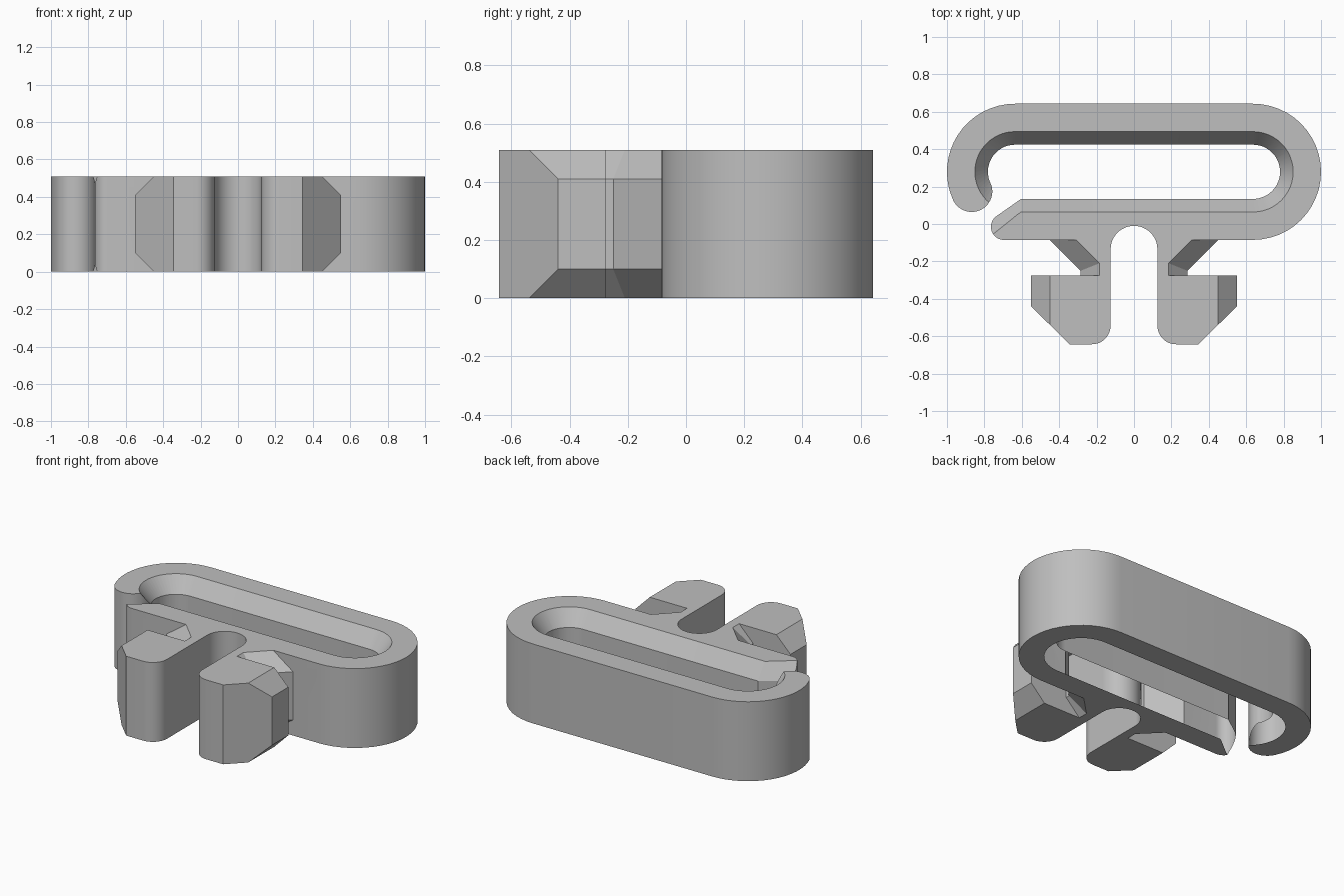
import bpy
import bmesh
from math import cos, sin, radians

H = 0.51      # thickness of the clip
STEP = 0.1    # depth of every chamfer

cube = bpy.data.objects.get("Cube")
if cube:
    bpy.data.objects.remove(cube)


def arc(cx, cy, r, a0, a1, n=24):
    angles = [radians(a0 + (a1 - a0) * i / n) for i in range(n + 1)]
    return [(cx + r * cos(a), cy + r * sin(a)) for a in angles]


def flip(points):
    return [(-x, y) for x, y in reversed(points)]


def loft(name, low, high, z0, z1):
    """Closed solid between two outlines with matching points."""
    bm = bmesh.new()
    a = [bm.verts.new((x, y, z0)) for x, y in low]
    b = [bm.verts.new((x, y, z1)) for x, y in high]
    bm.faces.new(a)
    bm.faces.new(b)
    for i in range(len(a)):
        j = (i + 1) % len(a)
        bm.faces.new((a[i], a[j], b[j], b[i]))
    bmesh.ops.recalc_face_normals(bm, faces=bm.faces)
    mesh = bpy.data.meshes.new(name)
    bm.to_mesh(mesh)
    bm.free()
    ob = bpy.data.objects.new(name, mesh)
    bpy.context.collection.objects.link(ob)
    return ob


def chamfer(body, mid, top):
    """Cut a sloping edge on the upper and lower side of the body."""
    def blend(t):
        return [(p[0] + (q[0] - p[0]) * t, p[1] + (q[1] - p[1]) * t)
                for p, q in zip(mid, top)]
    inner, outer = blend(-0.1), blend(1.1)
    for base, sign in ((H - STEP, 1), (STEP, -1)):
        cutter = loft("chamfer_cutter", inner, outer,
                      base - sign * 0.1 * STEP, base + sign * 1.1 * STEP)
        cutter.hide_render = True
        mod = body.modifiers.new("chamfer", "BOOLEAN")
        mod.operation = "DIFFERENCE"
        mod.solver = "EXACT"
        mod.object = cutter
        bpy.context.view_layer.objects.active = body
        bpy.ops.object.modifier_apply(modifier=mod.name)
        bpy.data.objects.remove(cutter)


CX, CY = 0.636, 0.279    # centres of the round loop ends
IN, OUT, WIDE = 0.145, 0.364, 0.215

# Snap leg: rounded toe, barb, neck and sloped gusset
leg = arc(0.225, -0.543, 0.1, 180, 270, 12) + [
    (0.345, -0.643), (0.55, -0.44), (0.55, -0.275),
    (0.285, -0.275), (0.285, -0.25), (0.45, -0.085)]

# Whole outline: leg, open loop with hook and tip, other leg, slot
outline = leg
outline = outline + arc(CX, CY, OUT, -90, 90)
outline += arc(-CX, CY, OUT, 90, 204.3, 16)
outline += arc(-0.8675, 0.1745, 0.11, 204.3, 378.4)[1:]
outline += arc(-CX, CY, IN, 208.9, 90, 16)[1:]
outline += arc(CX, CY, IN, 90, -90)
outline += [(-0.604, CY - IN)]
outline += arc(-0.695, -0.015, 0.07, 125, 270, 16)
outline += flip(leg)
outline += arc(0, -0.135, 0.125, 180, 0)

clip = loft("strap_clip", outline, outline, 0, H)


# Sloped rim of the loop opening, running out along the tip
def opening(r, end, corner, tip):
    return (arc(CX, CY, r, -90, 90) + arc(-CX, CY, r, 90, end)
            + [tip, corner])


chamfer(clip,
        opening(IN, 225, (-0.604, CY - IN), (-0.80, -0.004)),
        opening(WIDE, 235, (-0.604, CY - WIDE), (-0.81, -0.10)))

# Sloped edges on the necks and barbs
neck_mid = [(0.45, -0.085), (0.285, -0.25), (0.285, -0.275),
            (0.7, -0.275), (0.7, -0.085)]
neck_top = [(0.31, -0.085), (0.185, -0.21), (0.185, -0.275),
            (0.7, -0.275), (0.7, -0.085)]
barb_mid = [(0.55, -0.7), (0.8, -0.7), (0.8, -0.27), (0.55, -0.27)]
barb_top = [(0.45, -0.7), (0.8, -0.7), (0.8, -0.27), (0.45, -0.27)]
for mid, top in ((neck_mid, neck_top), (barb_mid, barb_top)):
    chamfer(clip, mid, top)
    chamfer(clip, flip(mid), flip(top))

# Plain grey plastic
grey = bpy.data.materials.new("grey_plastic")
grey.use_nodes = True
colour = (0.52, 0.52, 0.52, 1)
grey.diffuse_color = colour
grey.node_tree.nodes["Principled BSDF"].inputs["Base Color"].default_value = colour
clip.data.materials.clear()
clip.data.materials.append(grey)

bpy.ops.object.select_all(action="DESELECT")
clip.select_set(True)
bpy.context.view_layer.objects.active = clip
bpy.ops.object.shade_smooth_by_angle(angle=radians(30))
